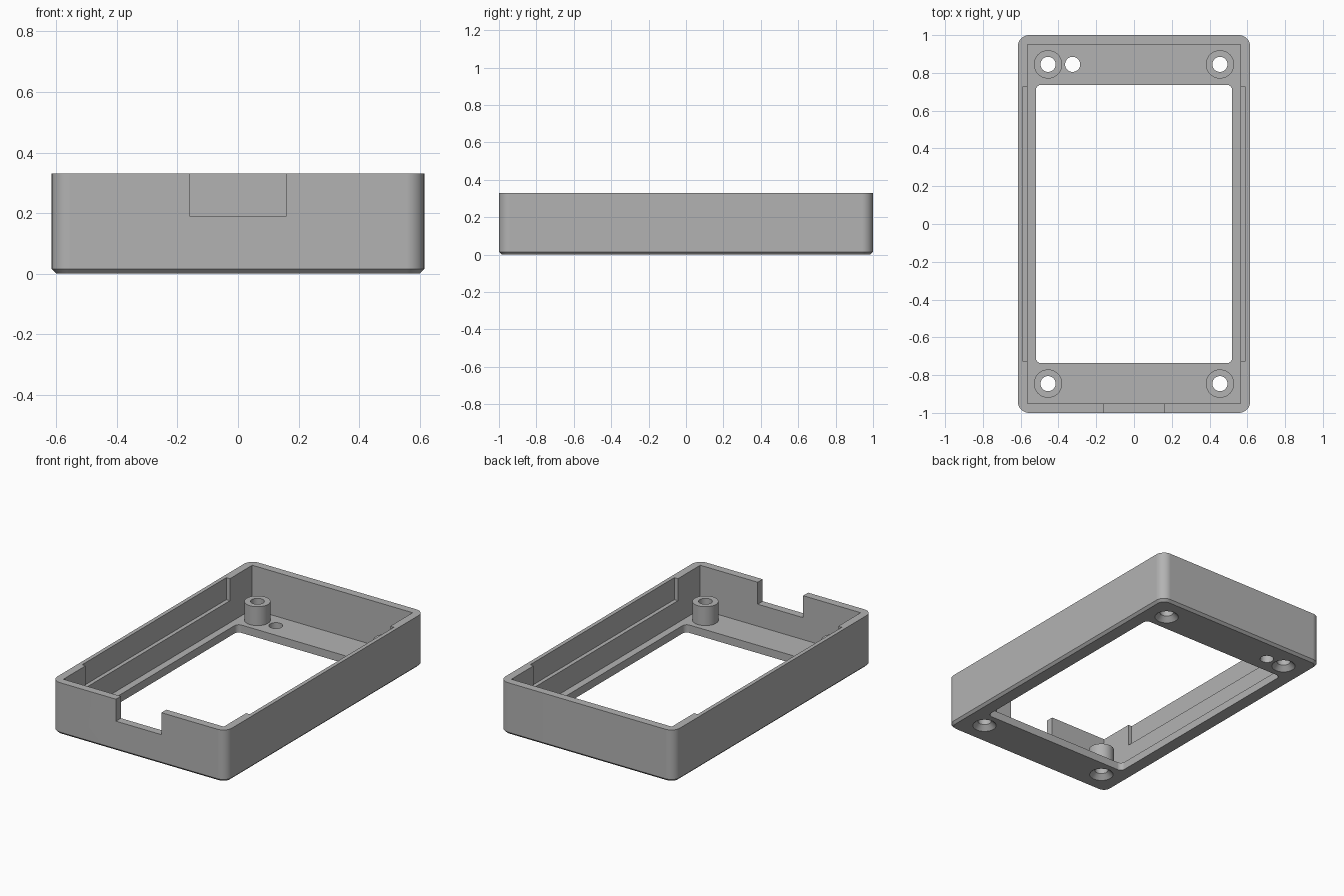
import bpy
import bmesh
import math

cube = bpy.data.objects.get("Cube")
if cube:
    bpy.data.objects.remove(cube, do_unlink=True)

grey = bpy.data.materials.new("plain grey")
grey.use_nodes = True
COLOUR = (0.45, 0.45, 0.45, 1)
grey.diffuse_color = COLOUR
grey.node_tree.nodes["Principled BSDF"].inputs["Base Color"].default_value = COLOUR

HALF_X, HALF_Y, HEIGHT = 0.615, 1.0, 0.33
WALL, FLOOR, CHAMFER = 0.05, 0.05, 0.015
LEDGE = 0.19           # bottom of the side recesses and front notch
ABOVE = HEIGHT + 0.1   # cutters overshoot the rim


def rounded_rect(hx, hy, radius, steps=10):
    """Outline of a rectangle with rounded corners, counter-clockwise."""
    points = []
    for i, (sx, sy) in enumerate(((1, 1), (-1, 1), (-1, -1), (1, -1))):
        for k in range(steps + 1):
            a = math.pi / 2 * (i + k / steps)
            points.append((sx * (hx - radius) + radius * math.cos(a),
                           sy * (hy - radius) + radius * math.sin(a)))
    return points


def circle(radius, steps=40):
    return [(radius * math.cos(2 * math.pi * k / steps),
             radius * math.sin(2 * math.pi * k / steps)) for k in range(steps)]


def rect(hx, hy):
    return [(hx, hy), (-hx, hy), (-hx, -hy), (hx, -hy)]


def loft(name, sections, at=(0, 0)):
    """Closed solid through (outline, height) sections, bottom to top."""
    bm = bmesh.new()
    rings = [[bm.verts.new((x + at[0], y + at[1], z)) for x, y in outline]
             for outline, z in sections]
    for low, high in zip(rings, rings[1:]):
        for i in range(len(low)):
            j = (i + 1) % len(low)
            bm.faces.new((low[i], low[j], high[j], high[i]))
    bm.faces.new(rings[0][::-1])
    bm.faces.new(rings[-1])
    mesh = bpy.data.meshes.new(name)
    bm.to_mesh(mesh)
    bm.free()
    mesh.materials.append(grey)
    obj = bpy.data.objects.new(name, mesh)
    bpy.context.collection.objects.link(obj)
    return obj


def prism(name, outline, z0, z1, at=(0, 0)):
    return loft(name, [(outline, z0), (outline, z1)], at)


def combine(target, tool, operation):
    """Apply a boolean and discard the tool object."""
    tool.hide_render = True
    mod = target.modifiers.new(tool.name, "BOOLEAN")
    mod.operation = operation
    mod.solver = "EXACT"
    mod.object = tool
    bpy.context.view_layer.objects.active = target
    bpy.ops.object.modifier_apply(modifier=mod.name)
    bpy.data.objects.remove(tool, do_unlink=True)


# Outer shell with a chamfered bottom edge
full = rounded_rect(HALF_X, HALF_Y, 0.06)
base = rounded_rect(HALF_X - CHAMFER, HALF_Y - CHAMFER, 0.06 - CHAMFER)
case = loft("case_frame", [(base, 0), (full, CHAMFER), (full, HEIGHT)])

# Square-cornered cavity and the rounded window through the floor
combine(case, prism("cavity", rect(HALF_X - WALL, HALF_Y - WALL), FLOOR, ABOVE),
        "DIFFERENCE")
combine(case, prism("window", rounded_rect(0.52, 0.737, 0.03), -0.1, 0.1),
        "DIFFERENCE")

# Shallow recesses inside both side walls, and the notch in the front wall
for side in (-1, 1):
    combine(case, prism("side_recess", rect(0.05, 0.725), LEDGE, ABOVE,
                        (side * 0.54, 0)), "DIFFERENCE")
combine(case, prism("front_notch", rect(0.16, 0.1), LEDGE, ABOVE, (0, -1)),
        "DIFFERENCE")

# Four screw bosses with countersunk through holes
for sx in (-1, 1):
    for sy in (-1, 1):
        spot = (sx * 0.455, sy * 0.845)
        combine(case, prism("boss", circle(0.075), FLOOR - 0.01, 0.17, spot),
                "UNION")
        combine(case, loft("screw_hole", [(circle(0.08), -0.01),
                                          (circle(0.04), 0.03),
                                          (circle(0.04), 0.25)], spot),
                "DIFFERENCE")

# Extra hole beside the rear right boss
combine(case, prism("small_hole", circle(0.04), -0.1, 0.1, (-0.325, 0.845)),
        "DIFFERENCE")

# Smooth the round surfaces, keep the edges crisp
bpy.ops.object.select_all(action="DESELECT")
case.select_set(True)
bpy.context.view_layer.objects.active = case
bpy.ops.object.shade_smooth_by_angle(angle=math.radians(30))
weighted = case.modifiers.new("even_shading", "WEIGHTED_NORMAL")
weighted.keep_sharp = True
